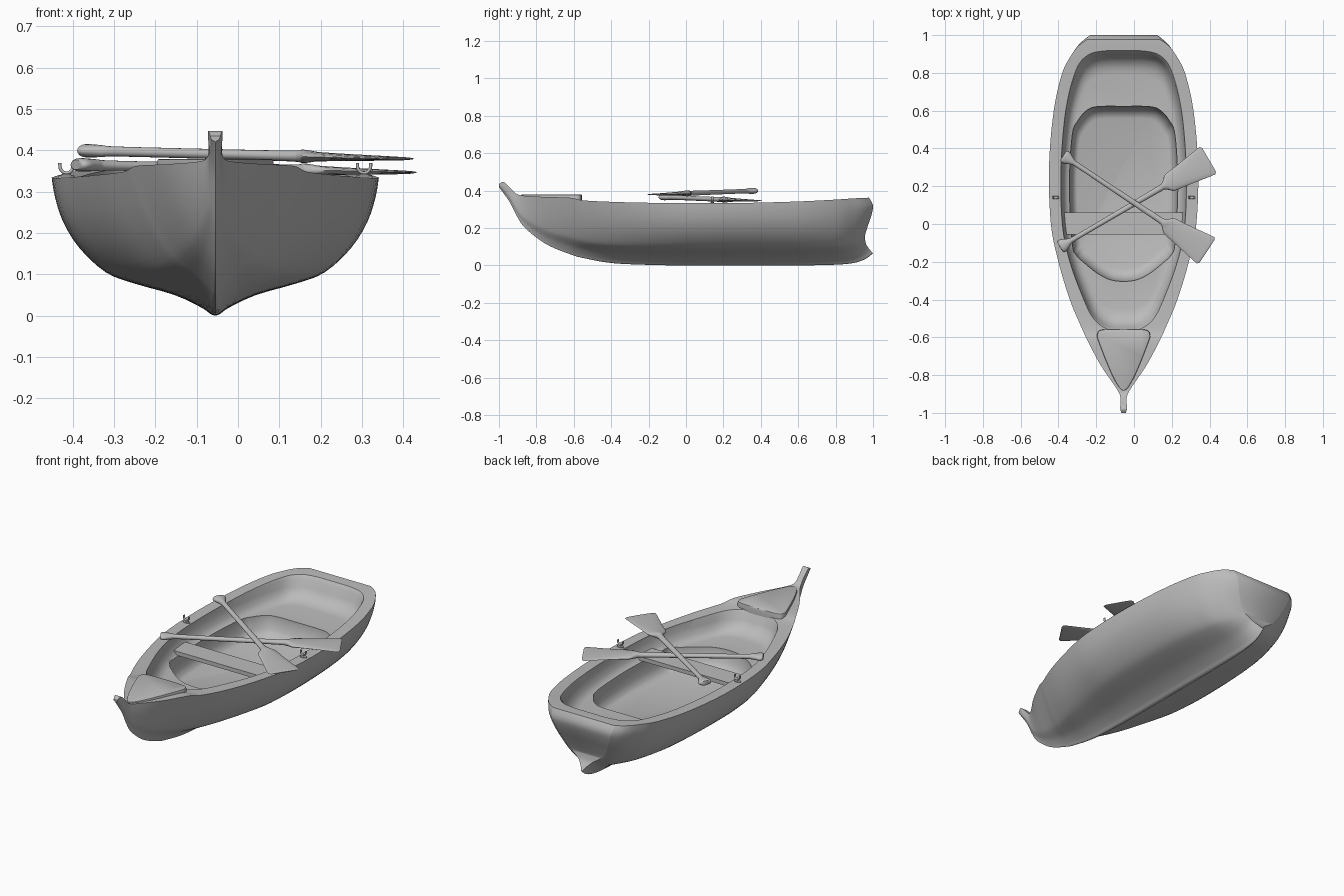
import bpy, bmesh, math
from mathutils import Vector

cube = bpy.data.objects.get("Cube")
if cube:
    bpy.data.objects.remove(cube, do_unlink=True)

CX = -0.055  # boat centreline

grey = bpy.data.materials.new("plain_grey")
grey.use_nodes = True
grey.diffuse_color = (0.5, 0.5, 0.5, 1)
grey.node_tree.nodes["Principled BSDF"].inputs["Base Color"].default_value = (0.5, 0.5, 0.5, 1)


def spline(points, steps):
    """Catmull-Rom curve through tuples of any size."""
    ext = [points[0]] + list(points) + [points[-1]]
    out = []
    for a, b, c, d in zip(ext, ext[1:], ext[2:], ext[3:]):
        for k in range(steps):
            t = k / steps
            out.append(tuple(
                q + t / 2 * (r - p + t * (2 * p - 5 * q + 4 * r - s + t * (3 * (q - r) + s - p)))
                for p, q, r, s in zip(a, b, c, d)))
    return out + [tuple(points[-1])]


def finish(obj, angle=40):
    obj.data.materials.clear()
    obj.data.materials.append(grey)
    bpy.ops.object.select_all(action='DESELECT')
    obj.select_set(True)
    bpy.context.view_layer.objects.active = obj
    bpy.ops.object.shade_smooth_by_angle(angle=math.radians(angle))


def loft(name, rings, ladder=False):
    """Skin closed rings; a ladder cap joins mirrored points across the ring."""
    bm = bmesh.new()
    rows = [[bm.verts.new(p) for p in ring] for ring in rings]
    n = len(rows[0])
    for a, b in zip(rows, rows[1:]):
        for i in range(n):
            j = (i + 1) % n
            bm.faces.new((a[i], a[j], b[j], b[i]))
    for row in (rows[0], rows[-1]):
        if ladder:
            bm.faces.new((row[0], row[1], row[-1]))
            for i in range(1, n // 2):
                bm.faces.new((row[i], row[i + 1], row[n - i - 1], row[n - i]))
        else:
            bm.faces.new(row)
    bmesh.ops.recalc_face_normals(bm, faces=bm.faces)
    mesh = bpy.data.meshes.new(name)
    bm.to_mesh(mesh)
    bm.free()
    obj = bpy.data.objects.new(name, mesh)
    bpy.context.collection.objects.link(obj)
    return obj


def outline_loft(name, half, levels, centre):
    """Stack scaled copies of a mirrored (y, half width) outline at (z, scale) levels."""
    pts = spline(half, 6)
    loop = [(w, y) for y, w in pts] + [(-w, y) for y, w in pts[-2:0:-1]]
    return loft(name, [[(CX + x * s, centre + (y - centre) * s, z) for x, y in loop]
                       for z, s in levels])


def cut(target, cutter):
    mod = target.modifiers.new("cut", 'BOOLEAN')
    mod.operation = 'DIFFERENCE'
    mod.solver = 'EXACT'
    mod.object = cutter
    bpy.ops.object.select_all(action='DESELECT')
    bpy.context.view_layer.objects.active = target
    target.select_set(True)
    bpy.ops.object.modifier_apply(modifier=mod.name)
    bpy.data.objects.remove(cutter, do_unlink=True)


# Hull: stations of y, half width, keel z, gunwale z, V-shape amount
stations = [
    (-1, .012, .42, .435, 0), (-.975, .018, .385, .446, 0), (-.94, .016, .335, .415, 0),
    (-.905, .02, .265, .382, .1), (-.86, .045, .2, .372, .5), (-.75, .12, .115, .366, .6),
    (-.62, .19, .06, .362, .5), (-.55, .222, .04, .348, .4), (-.4, .285, .013, .34, .25),
    (-.2, .345, .003, .335, .1), (0, .385, 0, .333, 0), (.3, .395, 0, .334, 0),
    (.6, .37, 0, .342, 0), (.8, .325, .004, .352, .1), (.9, .28, .014, .358, .2),
    (.96, .24, .035, .361, .3), (1, .19, .065, .362, .35)]
# Half section: width fraction, height fraction, transom y at that height
section = spline([
    (0, 0, 1), (.03, .012, .997), (.08, .055, .985), (.25, .15, .965), (.5, .235, .958),
    (.67, .315, .957), (.83, .49, .972), (.93, .68, .991), (.98, .86, 1), (1, 1, .978)], 3)
rings = []
for y, w, zk, zg, v in spline(stations, 5):
    half = []
    for sx, sz, ty in section:
        x = w * (sx + (sz - sx) * v)
        yy = y if y < .8 else .8 + (y - .8) * (ty - .8) / .2
        half.append((x, yy, zk + (zg - zk) * sz))
    rings.append([(CX + x, y, z) for x, y, z in half] +
                 [(CX - x, y, z) for x, y, z in half[:0:-1]])
hull = loft("hull", rings, ladder=True)

# Cockpit down to the bench tops
cut(hull, outline_loft("cockpit_cutter", [
    (-.555, 0), (-.55, .08), (-.5, .155), (-.4, .21), (-.2, .285), (0, .325), (.3, .332),
    (.6, .305), (.8, .25), (.875, .19), (.898, .11), (.9, 0)],
    [(.5, 1.04), (.365, 1.03), (.338, 1), (.3, .985), (.265, .95), (.245, .9), (.24, .85)], .17))

# Foot well between the bow and stern benches
cut(hull, outline_loft("well_cutter", [
    (-.305, 0), (-.295, .07), (-.26, .14), (-.2, .215), (-.165, .25), (-.1, .272), (.2, .287),
    (.47, .272), (.55, .24), (.605, .19), (.622, .13), (.623, 0)],
    [(.3, 1), (.23, 1), (.17, .97), (.14, .92), (.13, .86)], .17))
finish(hull)

# Raised bow deck panel
finish(outline_loft("bow_deck", [
    (-.885, 0), (-.865, .025), (-.78, .07), (-.63, .13), (-.585, .14), (-.56, .115), (-.555, 0)],
    [(.34, 1), (.37, 1), (.377, .985), (.379, .96)], -.66))

# Middle seat
finish(loft("middle_seat", [[(CX + x, y, z) for y, z in
                             ((-.055, .245), (.062, .245), (.062, .267), (-.055, .267))]
                            for x in (-.322, .322)]))

# Oars: position along the length, half width, half thickness
oar_shape = spline([
    (0, .026, .012), (.008, .034, .016), (.025, .033, .016), (.06, .017, .014),
    (.1, .013, .012), (.35, .014, .012), (.6, .016, .013), (.635, .02, .016), (.655, .034, .015),
    (.675, .05, .012), (.75, .06, .009), (.89, .082, .005), (.908, .08, .004),
    (.915, .07, .002)], 3)


def oar(name, handle, tip):
    handle, tip = Vector(handle), Vector(tip)
    along = (tip - handle).normalized()
    side = along.cross(Vector((0, 0, 1))).normalized()
    up = side.cross(along)
    turn = [math.tau * k / 16 for k in range(16)]
    finish(loft(name, [[handle + along * d + side * w * math.cos(a) + up * t * math.sin(a)
                        for a in turn] for d, w, t in oar_shape]), 50)


oar("lower_oar", (-.392, -.122, .365), (.405, .345, .346))
oar("upper_oar", (-.375, .362, .399), (.398, -.152, .379))

# Oarlocks: a base plate, a short post and an open fork on each side
for label, sx in (("left", 1), ("right", -1)):
    x0 = CX + sx * .36
    disc = [(math.cos(math.tau * k / 16), math.sin(math.tau * k / 16)) for k in range(16)]
    finish(loft(label + "_oarlock_base", [
        [(x0 + c * .02 * s, .14 + q * .01 * s, z) for c, q in disc]
        for z, s in ((.325, 1), (.338, 1), (.341, .5), (.347, .4))]))
    path = spline([(-.016, .369), (-.015, .356), (-.008, .347), (0, .345),
                   (.008, .347), (.015, .356), (.016, .369)], 3)
    fork = []
    for k, (px, pz) in enumerate(path):
        a, b = path[max(k - 1, 0)], path[min(k + 1, len(path) - 1)]
        out = Vector((b[1] - a[1], 0, a[0] - b[0])).normalized()
        fork.append([Vector((x0 + px, .14 + .007 * q, pz)) + out * .004 * c for c, q in disc])
    finish(loft(label + "_oarlock_fork", fork))
